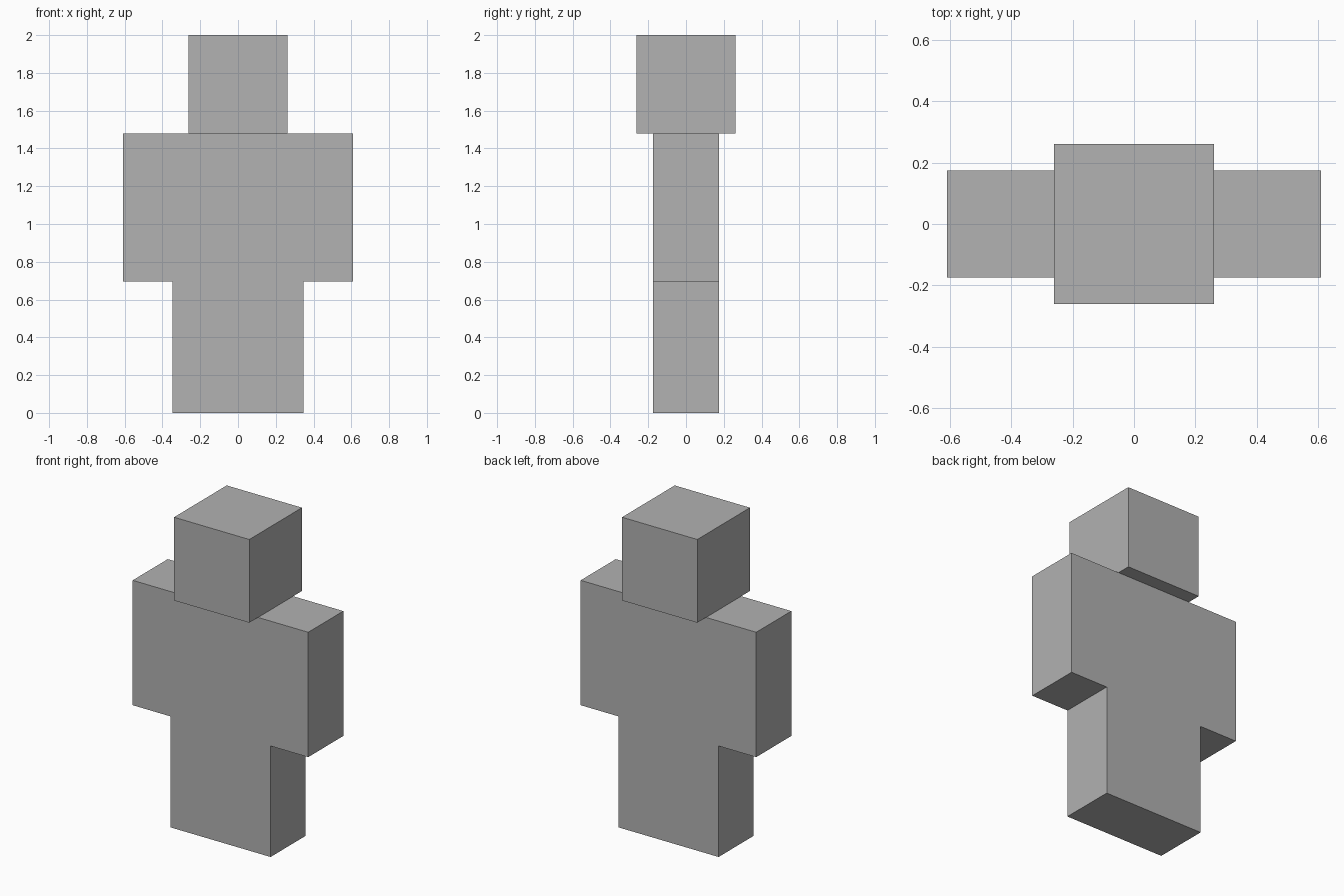
import bpy

cube = bpy.data.objects.get("Cube")
if cube:
    bpy.data.objects.remove(cube, do_unlink=True)

U = 2 / 23  # one block unit: the figure is 23 units tall

grey = bpy.data.materials.new("plain_grey")
grey.use_nodes = True
colour = (0.445, 0.445, 0.445, 1)
grey.diffuse_color = colour
grey.node_tree.nodes["Principled BSDF"].inputs["Base Color"].default_value = colour


def block(name, x, bottom, width, depth, height):
    """Box standing on the given bottom height, all measured in block units."""
    bpy.ops.mesh.primitive_cube_add(size=1, location=(x * U, 0, (bottom + height / 2) * U))
    part = bpy.context.object
    part.name = name
    part.scale = (width * U, depth * U, height * U)
    bpy.ops.object.transform_apply(location=False, rotation=False, scale=True)
    part.data.materials.append(grey)
    return part


# Head and torso
block("head", 0, 17, 6, 6, 6)
block("torso", 0, 8, 8, 4, 9)

# Paired limbs
for side, sign in (("left", 1), ("right", -1)):
    block(side + "_arm", sign * 5.5, 8, 3, 4, 9)
    block(side + "_leg", sign * 2, 0, 4, 4, 8)
